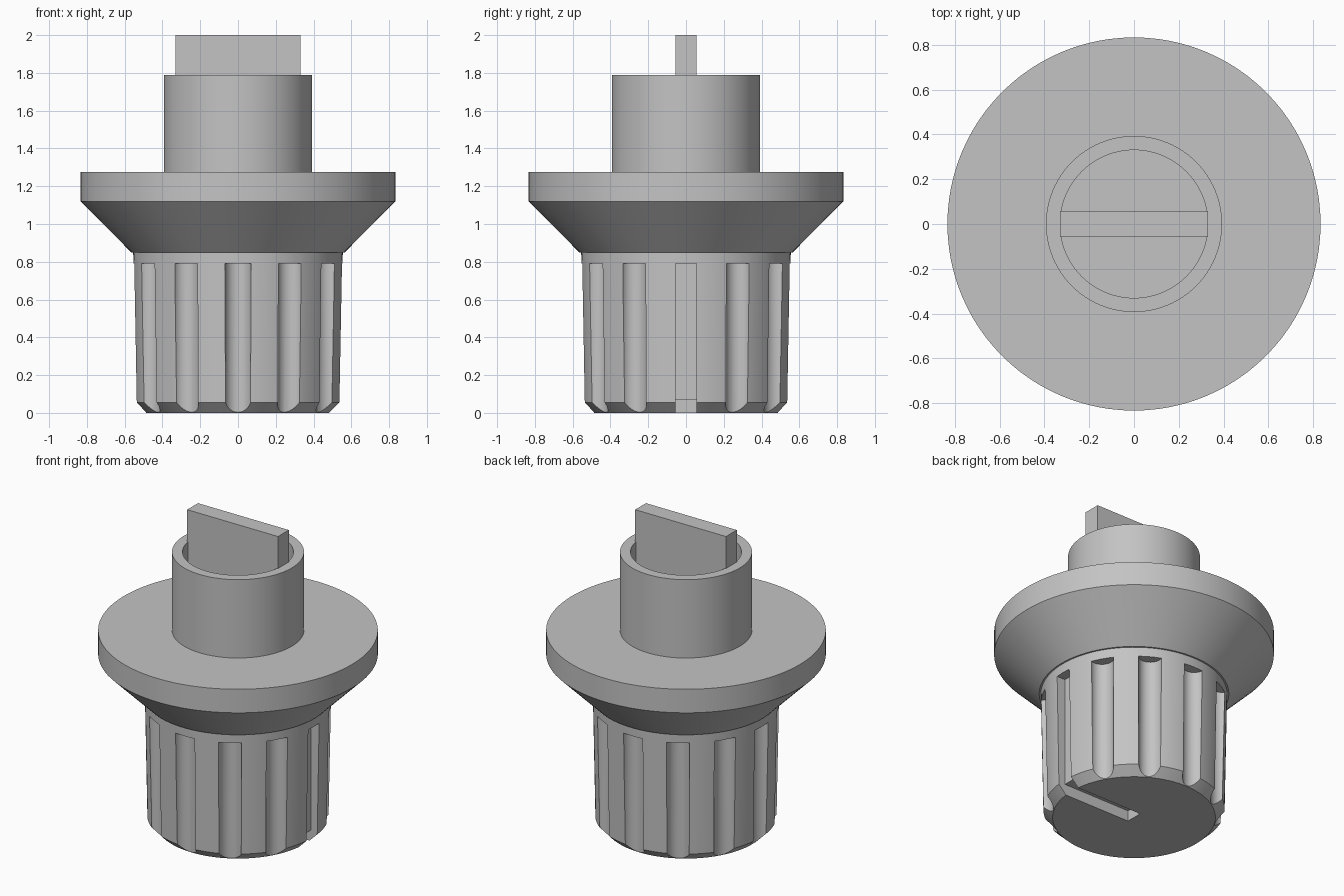
import bpy, bmesh, math
from mathutils import Matrix, Vector

cube = bpy.data.objects.get("Cube")
if cube:
    bpy.data.objects.remove(cube, do_unlink=True)

GREY = (0.55, 0.55, 0.55, 1)
grey = bpy.data.materials.new("plain grey")
grey.use_nodes = True
grey.diffuse_color = GREY
grey.node_tree.nodes["Principled BSDF"].inputs["Base Color"].default_value = GREY


def add_object(name, bm):
    bmesh.ops.recalc_face_normals(bm, faces=bm.faces)
    mesh = bpy.data.meshes.new(name)
    bm.to_mesh(mesh)
    bm.free()
    mesh.materials.append(grey)
    obj = bpy.data.objects.new(name, mesh)
    bpy.context.collection.objects.link(obj)
    return obj


def activate(obj):
    bpy.ops.object.select_all(action='DESELECT')
    obj.select_set(True)
    bpy.context.view_layer.objects.active = obj


def smooth(obj):
    activate(obj)
    bpy.ops.object.shade_smooth_by_angle(angle=math.radians(25))


def lathe(name, profile, sides=96):
    """Closed solid from (radius, height) points; the ends lie on the axis."""
    bm = bmesh.new()
    verts = [bm.verts.new((r, 0, z)) for r, z in profile]
    edges = [bm.edges.new(pair) for pair in zip(verts, verts[1:])]
    bmesh.ops.spin(bm, geom=verts + edges, cent=(0, 0, 0), axis=(0, 0, 1),
                   angle=math.tau, steps=sides)
    bmesh.ops.remove_doubles(bm, verts=bm.verts, dist=0.0001)
    return add_object(name, bm)


def box(name, low, high):
    low, high = Vector(low), Vector(high)
    bm = bmesh.new()
    bmesh.ops.create_cube(bm, size=1, matrix=Matrix.Translation((low + high) / 2)
                          @ Matrix.Diagonal((*(high - low), 1)))
    return add_object(name, bm)


def cut(obj, cutter):
    mod = obj.modifiers.new("cut", 'BOOLEAN')
    mod.operation = 'DIFFERENCE'
    mod.solver = 'EXACT'
    mod.object = cutter
    activate(obj)
    bpy.ops.object.modifier_apply(modifier=mod.name)
    bpy.data.objects.remove(cutter, do_unlink=True)


# Tapered grip with a chamfered end
grip = lathe("grip", [(0, 0), (0.485, 0), (0.54, 0.055), (0.555, 0.86), (0, 0.86)])

# Round finger grooves, leaving out the one where the pointer sits
FLUTES, FLUTE_TOP = 12, 0.79
bm = bmesh.new()
for i in range(1, FLUTES):
    turn = Matrix.Rotation(math.tau * i / FLUTES, 4, 'Z')
    place = Matrix.Translation((0.558, 0, FLUTE_TOP / 2 - 0.05))
    bmesh.ops.create_cone(bm, cap_ends=True, segments=32, radius1=0.07, radius2=0.07,
                          depth=FLUTE_TOP + 0.1, matrix=turn @ place)
cut(grip, add_object("groove_cutter", bm))

# Pointer slot along the side and across the end face
HALF = 0.056
cut(grip, box("side_slot_cutter", (0.49, -HALF, -0.1), (0.7, HALF, FLUTE_TOP)))
cut(grip, box("end_slot_cutter", (0, -HALF, -0.1), (0.7, HALF, 0.07)))
smooth(grip)

# Wide flange with a conical underside
smooth(lathe("flange", [(0, 0.85), (0.565, 0.85), (0.833, 1.12), (0.833, 1.275), (0, 1.275)]))

# Hollow collar
smooth(lathe("collar", [(0, 1.26), (0.393, 1.26), (0.393, 1.79), (0.33, 1.79),
                        (0.33, 1.28), (0, 1.28)]))

# Flat drive blade
box("blade", (-0.33, -HALF, 1.27), (0.33, HALF, 2.0))
